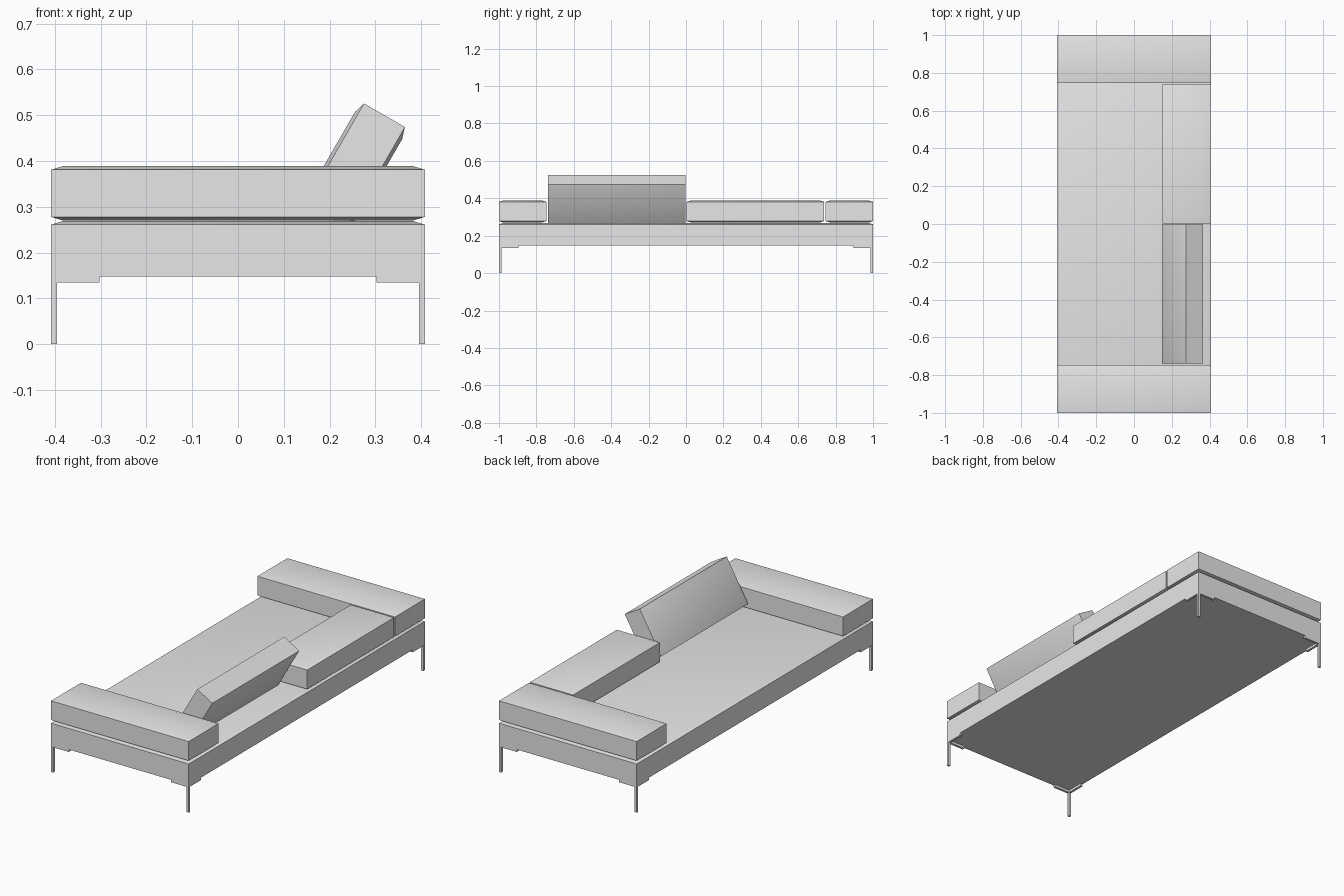
import bpy, bmesh, math
from mathutils import Matrix, Vector

if "Cube" in bpy.data.objects:
    bpy.data.objects.remove(bpy.data.objects["Cube"], do_unlink=True)

grey = bpy.data.materials.new("plain grey")
grey.use_nodes = True
grey.diffuse_color = (0.8, 0.8, 0.8, 1)
grey.node_tree.nodes["Principled BSDF"].inputs["Base Color"].default_value = (0.8, 0.8, 0.8, 1)

HX, HY = 0.408, 1.0          # half width and half length
INSET, DROP = 0.026, 0.008   # shallow chamfer of the upholstery


def finish(name, bm):
    bmesh.ops.recalc_face_normals(bm, faces=bm.faces)
    mesh = bpy.data.meshes.new(name)
    bm.to_mesh(mesh)
    bm.free()
    mesh.materials.append(grey)
    obj = bpy.data.objects.new(name, mesh)
    bpy.context.collection.objects.link(obj)
    return obj


def pad(name, size, matrix, chamfer_bottom=True):
    """Padded block: straight sides with shallow sloping rims."""
    sx, sy, h = size[0] / 2, size[1] / 2, size[2] / 2
    levels = [(-h, INSET), (-h + DROP, 0)] if chamfer_bottom else [(-h, 0)]
    levels += [(h - DROP, 0), (h, INSET)]
    bm = bmesh.new()
    rings = [[bm.verts.new((a * (sx - i), b * (sy - i), z))
              for a, b in ((-1, -1), (1, -1), (1, 1), (-1, 1))] for z, i in levels]
    bm.faces.new(rings[0])
    bm.faces.new(rings[-1])
    for low, up in zip(rings, rings[1:]):
        for k in range(4):
            bm.faces.new((low[k], low[(k + 1) % 4], up[(k + 1) % 4], up[k]))
    bm.transform(matrix)
    obj = finish(name, bm)
    bpy.ops.object.select_all(action='DESELECT')
    obj.select_set(True)
    bpy.context.view_layer.objects.active = obj
    bpy.ops.object.shade_smooth_by_angle(angle=math.radians(30))


def level_pad(name, x0, x1, y0, y1, z0, z1, chamfer_bottom=True):
    centre = Vector(((x0 + x1) / 2, (y0 + y1) / 2, (z0 + z1) / 2))
    pad(name, (x1 - x0, y1 - y0, z1 - z0), Matrix.Translation(centre), chamfer_bottom)


# Platform and end cushions
level_pad("base", -HX, HX, -HY, HY, 0.148, 0.269, False)
level_pad("front_end_cushion", -HX, HX, -HY, -0.747, 0.27, 0.389)
level_pad("back_end_cushion", -HX, HX, 0.747, HY, 0.27, 0.389)

# Flat side cushion
level_pad("side_cushion", 0.152, HX, 0.003, 0.739, 0.27, 0.389)

# Leaning cushion: local x runs up the slope, local z is its front normal
up = Vector((0.5, 0, 0.866))
normal = Vector((-0.866, 0, 0.5))
length = 0.254
centre = Vector((0.32, -0.37, 0.50)) - up * length / 2
turn = Matrix((up, normal.cross(up), normal)).transposed().to_4x4()
pad("leaning_cushion", (length, 0.736, 0.119), Matrix.Translation(centre) @ turn)

# Legs with an L-shaped bracket at each corner
T, ARM = 0.013, 0.105
for sx, side in ((-1, "right"), (1, "left")):
    for sy, end in ((-1, "front"), (1, "back")):
        for part, outline, z0, z1 in (
                ("leg", ((0, 0), (T, 0), (T, T), (0, T)), 0, 0.135),
                ("bracket", ((0, 0), (ARM, 0), (ARM, T), (T, T), (T, ARM), (0, ARM)),
                 0.135, 0.148)):
            bm = bmesh.new()
            face = bm.faces.new([bm.verts.new((sx * (HX - a), sy * (HY - b), z0))
                                 for a, b in outline])
            top = bmesh.ops.extrude_face_region(bm, geom=[face])["geom"]
            bmesh.ops.translate(bm, vec=(0, 0, z1 - z0),
                                verts=[v for v in top if isinstance(v, bmesh.types.BMVert)])
            finish(f"{end}_{side}_{part}", bm)
